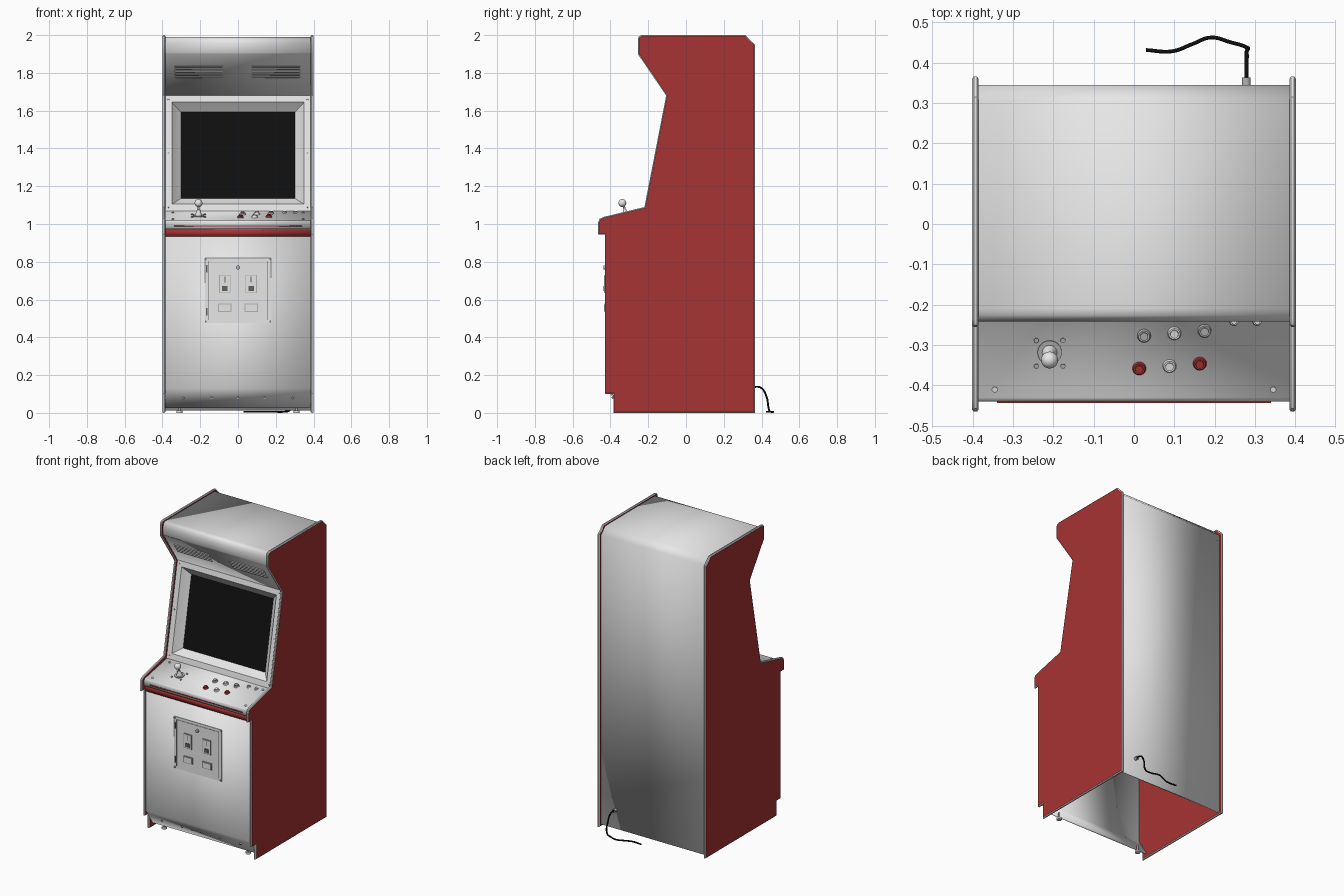
import bpy, bmesh
from math import pi, atan2
from mathutils import Vector, Matrix

if "Cube" in bpy.data.objects:
    bpy.data.objects.remove(bpy.data.objects["Cube"])


def material(name, rgb):
    m = bpy.data.materials.new(name)
    m.use_nodes = True
    m.diffuse_color = (*rgb, 1)
    m.node_tree.nodes["Principled BSDF"].inputs["Base Color"].default_value = (*rgb, 1)
    return m


GREY = material("light grey", (0.8, 0.8, 0.8))
RED = material("deep red", (0.39, 0.033, 0.033))
BLACK = material("screen black", (0.005, 0.005, 0.005))
DARK = material("dark grey", (0.12, 0.12, 0.12))
METAL = material("mid grey", (0.45, 0.45, 0.45))


def finish(name, bm, mats, fix=True):
    if fix:
        bmesh.ops.recalc_face_normals(bm, faces=bm.faces)
    me = bpy.data.meshes.new(name)
    bm.to_mesh(me)
    bm.free()
    for m in mats:
        me.materials.append(m)
    ob = bpy.data.objects.new(name, me)
    bpy.context.collection.objects.link(ob)
    bpy.ops.object.select_all(action="DESELECT")
    bpy.context.view_layer.objects.active = ob
    ob.select_set(True)
    bpy.ops.object.shade_smooth_by_angle(angle=0.6)
    return ob


def cyl(name, r, h, loc, mat, tilt=0.0, top=None, sides=16):
    """Cylinder or cone standing on loc, tilted towards the front."""
    bm = bmesh.new()
    bmesh.ops.create_cone(bm, cap_ends=True, segments=sides, radius1=r,
                          radius2=r if top is None else top, depth=h,
                          matrix=Matrix.Translation((0, 0, h / 2)))
    bm.transform(Matrix.Translation(loc) @ Matrix.Rotation(tilt, 4, "X"))
    return finish(name, bm, [mat])


def box(name, size, loc, mat, tilt=0.0):
    bm = bmesh.new()
    bmesh.ops.create_cube(bm, size=1, matrix=Matrix.Diagonal((*size, 1)))
    bm.transform(Matrix.Translation(loc) @ Matrix.Rotation(tilt, 4, "X"))
    return finish(name, bm, [mat])


def inset(pts, d):
    """Move a closed counter-clockwise outline inwards by d."""
    out = []
    for i, p in enumerate(pts):
        a = (Vector(p) - Vector(pts[i - 1])).normalized()
        b = (Vector(pts[(i + 1) % len(pts)]) - Vector(p)).normalized()
        na, nb = Vector((-a.y, a.x)), Vector((-b.y, b.x))
        out.append(Vector(p) + (na + nb) * d / (1 + na.dot(nb)))
    return out


# Side panels: red faces with a rounded grey edge trim
outline = [(-.385, 0), (.365, 0), (.365, 1.95), (.315, 2), (-.235, 2), (-.25, 1.993),
           (-.255, 1.98), (-.255, 1.9), (-.105, 1.68), (-.22, 1.09), (-.435, 1.038),
           (-.457, 1.028), (-.465, 1.01), (-.465, .945), (-.43, .945), (-.43, .1), (-.385, .1)]
for side, sx in (("left", 1), ("right", -1)):
    bm = bmesh.new()
    rings = []
    for x, d in ((.385, .005), (.389, 0), (.397, 0), (.401, .005)):
        rings.append([bm.verts.new((sx * x, p[0], p[1])) for p in inset(outline, d)])
    for a, b in zip(rings, rings[1:]):
        for i in range(len(a)):
            bm.faces.new((a[i - 1], a[i], b[i], b[i - 1])).material_index = 1
    bm.faces.new(rings[0])
    bm.faces.new(rings[-1])
    finish(side + "_side_panel", bm, [RED, GREY])


# Cabinet skin between the side panels
def skin(name, path, mat):
    bm = bmesh.new()
    rows = [[bm.verts.new((x, y, z)) for x in (-.387, .387)] for y, z in path]
    for a, b in zip(rows, rows[1:]):
        bm.faces.new((a[0], a[1], b[1], b[0]))
    ob = finish(name, bm, [mat], fix=False)
    mod = ob.modifiers.new("thickness", "SOLIDIFY")
    mod.thickness, mod.offset = .01, -1
    return ob


skin("kick_and_front_panel", [(-.35, .025), (-.42, .13), (-.42, .936)], GREY)
skin("front_red_band", [(-.42, .935), (-.43, .935), (-.43, .972)], RED)
skin("control_panel", [(-.43, .972), (-.44, .974), (-.44, 1.008), (-.437, 1.016),
                       (-.43, 1.02), (-.205, 1.065), (-.203, 1.072)], GREY)
skin("upper_shell", [(-.088, 1.68), (-.235, 1.9), (-.241, 1.908), (-.241, 1.955),
                     (-.236, 1.975), (-.226, 1.986), (-.21, 1.989), (.302, 1.988),
                     (.345, 1.945), (.345, .012)], GREY)
box("panel_pinstripe", (.68, .004, .006), (0, -.441, .99), RED)

# Screen surround with sloped recess
slope = atan2(.116, .61)
face_tilt = pi / 2 - slope


def on_bezel(x, z, depth=0.0):
    n = Vector((0, .61, -.116)).normalized()
    return Vector((x, -.204 + (z - 1.07) * .19, z)) + n * depth


bm = bmesh.new()
rings = []
for w, lo, hi, d in ((.387, 1.068, 1.682, 0), (.35, 1.105, 1.645, 0),
                     (.344, 1.11, 1.638, .008), (.303, 1.143, 1.602, .045)):
    rings.append([bm.verts.new(on_bezel(x, z, d))
                  for x, z in ((-w, lo), (w, lo), (w, hi), (-w, hi))])
for a, b in zip(rings, rings[1:]):
    for i in range(4):
        bm.faces.new((a[i - 1], a[i], b[i], b[i - 1]))
bm.faces.new(rings[-1]).material_index = 1
finish("screen_surround", bm, [GREY, BLACK])
for x in (-.368, .368):
    for z in (1.09, 1.375, 1.66):
        cyl("surround_screw", .005, .003, on_bezel(x, z), METAL, face_tilt, sides=10)

# Speaker louvres on the sloped underside
speaker_tilt = pi / 2 + atan2(.147, .22)
for x in (-.207, .2):
    for z in (1.775, 1.79, 1.805, 1.82, 1.833):
        y = -.088 - (z - 1.68) * .668
        box("speaker_slot", (.25, .006, .003), (x, y, z), DARK, speaker_tilt)
        box("speaker_louvre", (.256, .004, .012), (x, y - .003, z + .006), GREY, speaker_tilt)

# Controls on the tilted deck
deck_tilt = atan2(.2, 1)


def deck(x, y):
    return (x, y, 1.02 + .2 * (y + .43))


for x, y, cap in ((.025, -.277, METAL), (.1, -.271, GREY), (.175, -.265, METAL),
                  (.013, -.358, RED), (.088, -.352, GREY), (.163, -.346, RED)):
    cyl("button_ring", .017, .009, deck(x, y), cap, deck_tilt, .014)
    cyl("button_cap", .011, .014, deck(x, y), cap, deck_tilt, .010)
for x in (.248, .305):
    cyl("start_button_ring", .012, .006, deck(x, -.24), GREY, deck_tilt, .01)
    cyl("start_button_cap", .007, .011, deck(x, -.24), GREY, deck_tilt)
for x in (-.345, .345):
    for y in (-.23, -.41):
        cyl("deck_screw", .007, .003, deck(x, y), GREY, deck_tilt, sides=10)
for x in (-.242, -.176):
    for y in (-.288, -.352):
        cyl("joystick_screw", .006, .005, deck(x, y), METAL, deck_tilt, sides=10)
cyl("joystick_plate", .03, .004, deck(-.209, -.318), METAL, deck_tilt, sides=24)
cyl("joystick_boot", .02, .035, deck(-.209, -.318), GREY, deck_tilt, .008)
cyl("joystick_shaft", .006, .07, deck(-.209, -.318), METAL, deck_tilt)
bm = bmesh.new()
bmesh.ops.create_uvsphere(bm, u_segments=20, v_segments=12, radius=.021,
                          matrix=Matrix.Translation((-.209, -.337, 1.111)))
finish("joystick_ball", bm, [GREY])

# Coin door
FY = -.42
box("coin_door_frame", (.35, .004, .345), (0, FY - .001, .648), GREY)
box("coin_door", (.31, .006, .31), (0, FY - .003, .648), GREY)
for x in (-.155, .157):
    box("coin_door_gap", (.003, .002, .31), (x, FY - .006, .648), DARK)
for z in (.535, .762):
    box("coin_door_hinge", (.008, .01, .04), (-.165, FY - .004, z), DARK)
for x in (-.17, .17):
    for z in (.483, .813):
        cyl("coin_door_bolt", .006, .006, (x, FY - .002, z), METAL, pi / 2, sides=10)
cyl("coin_door_lock", .011, .012, (0, FY - .004, .77), METAL, pi / 2)
for x in (-.07, .07):
    box("coin_mech_rim", (.06, .008, .096), (x, FY - .007, .682), METAL)
    box("coin_mech", (.053, .012, .089), (x, FY - .008, .682), GREY)
    box("coin_slot", (.005, .002, .03), (x, FY - .014, .706), DARK)
    box("coin_reject_button", (.03, .01, .026), (x, FY - .012, .658), DARK)
    box("coin_return_rim", (.07, .008, .044), (x, FY - .007, .557), METAL)
    box("coin_return_flap", (.062, .012, .036), (x, FY - .008, .557), GREY)

# Kick plate bolts and front feet
for x in (-.29, -.14, 0, .14, .29):
    cyl("kick_bolt", .006, .005, (x, -.387, .08), GREY, pi / 2 + .588, sides=10)
for x in (-.31, .31):
    cyl("foot", .016, .012, (x, -.335, 0), GREY)
    cyl("foot_stem", .006, .05, (x, -.335, 0), METAL)

# Power cable from the back
cyl("cable_grommet", .011, .02, (.278, .363, .137), METAL, pi / 2)
path = [(.278, .35, .137), (.279, .395, .134), (.279, .425, .09), (.274, .44, .015),
        (.24, .45, .006), (.19, .462, .006), (.145, .446, .006), (.095, .428, .006), (.03, .431, .006)]
curve = bpy.data.curves.new("power_cable", "CURVE")
curve.dimensions = "3D"
curve.bevel_depth, curve.bevel_resolution, curve.resolution_u = .005, 2, 6
curve.use_fill_caps = True
spline = curve.splines.new("BEZIER")
spline.bezier_points.add(len(path) - 1)
for bp, co in zip(spline.bezier_points, path):
    bp.co = co
    bp.handle_left_type = bp.handle_right_type = "AUTO"
curve.materials.append(BLACK)
bpy.context.collection.objects.link(bpy.data.objects.new("power_cable", curve))
